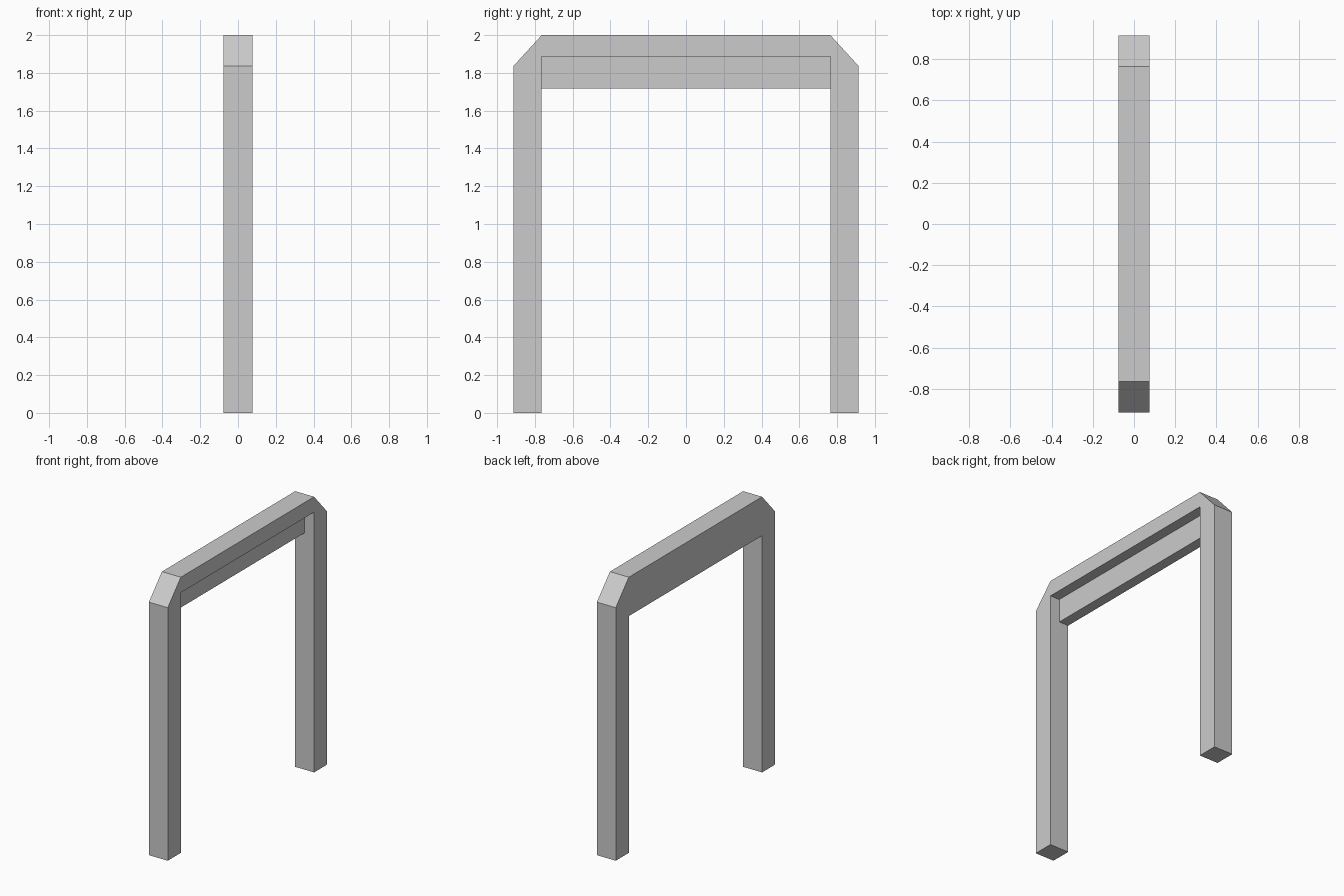
import bpy
import bmesh

default = bpy.data.objects.get("Cube")
if default:
    bpy.data.objects.remove(default, do_unlink=True)

HALF_X = 0.076      # half the thickness of posts and beam
OUTER, INNER = 0.914, 0.764
TOP, SHOULDER = 2.0, 1.836
BEAM_BOTTOM, LIP_BOTTOM = 1.888, 1.718

grey = bpy.data.materials.new("plain grey")
grey.use_nodes = True
colour = (0.6, 0.6, 0.6, 1)
grey.diffuse_color = colour
grey.node_tree.nodes["Principled BSDF"].inputs["Base Color"].default_value = colour


def extrude_profile(name, profile, x0, x1):
    """Extrude a closed (y, z) outline along x into a solid."""
    bm = bmesh.new()
    face = bm.faces.new([bm.verts.new((x0, y, z)) for y, z in profile])
    result = bmesh.ops.extrude_face_region(bm, geom=[face])
    moved = [v for v in result["geom"] if isinstance(v, bmesh.types.BMVert)]
    bmesh.ops.translate(bm, verts=moved, vec=(x1 - x0, 0, 0))
    bmesh.ops.recalc_face_normals(bm, faces=bm.faces)
    mesh = bpy.data.meshes.new(name)
    bm.to_mesh(mesh)
    bm.free()
    mesh.materials.append(grey)
    obj = bpy.data.objects.new(name, mesh)
    bpy.context.collection.objects.link(obj)
    return obj


# Two posts and a beam with chamfered shoulders, as one mirrored outline
half = [(INNER, LIP_BOTTOM), (INNER, 0), (OUTER, 0), (OUTER, SHOULDER), (INNER, TOP)]
outline = half + [(-y, z) for y, z in reversed(half)]
frame = extrude_profile("door_frame", outline, -HALF_X, HALF_X)

# Rebate under the beam, leaving a thin lip on one side
low = LIP_BOTTOM - 0.1
rebate = extrude_profile("rebate_cutter", [(-INNER, low), (INNER, low),
                         (INNER, BEAM_BOTTOM), (-INNER, BEAM_BOTTOM)], 0, HALF_X * 2)
rebate.hide_render = True

cut = frame.modifiers.new("rebate", 'BOOLEAN')
cut.operation = 'DIFFERENCE'
cut.solver = 'EXACT'
cut.object = rebate
bpy.context.view_layer.objects.active = frame
frame.select_set(True)
bpy.ops.object.modifier_apply(modifier=cut.name)
bpy.data.objects.remove(rebate, do_unlink=True)
